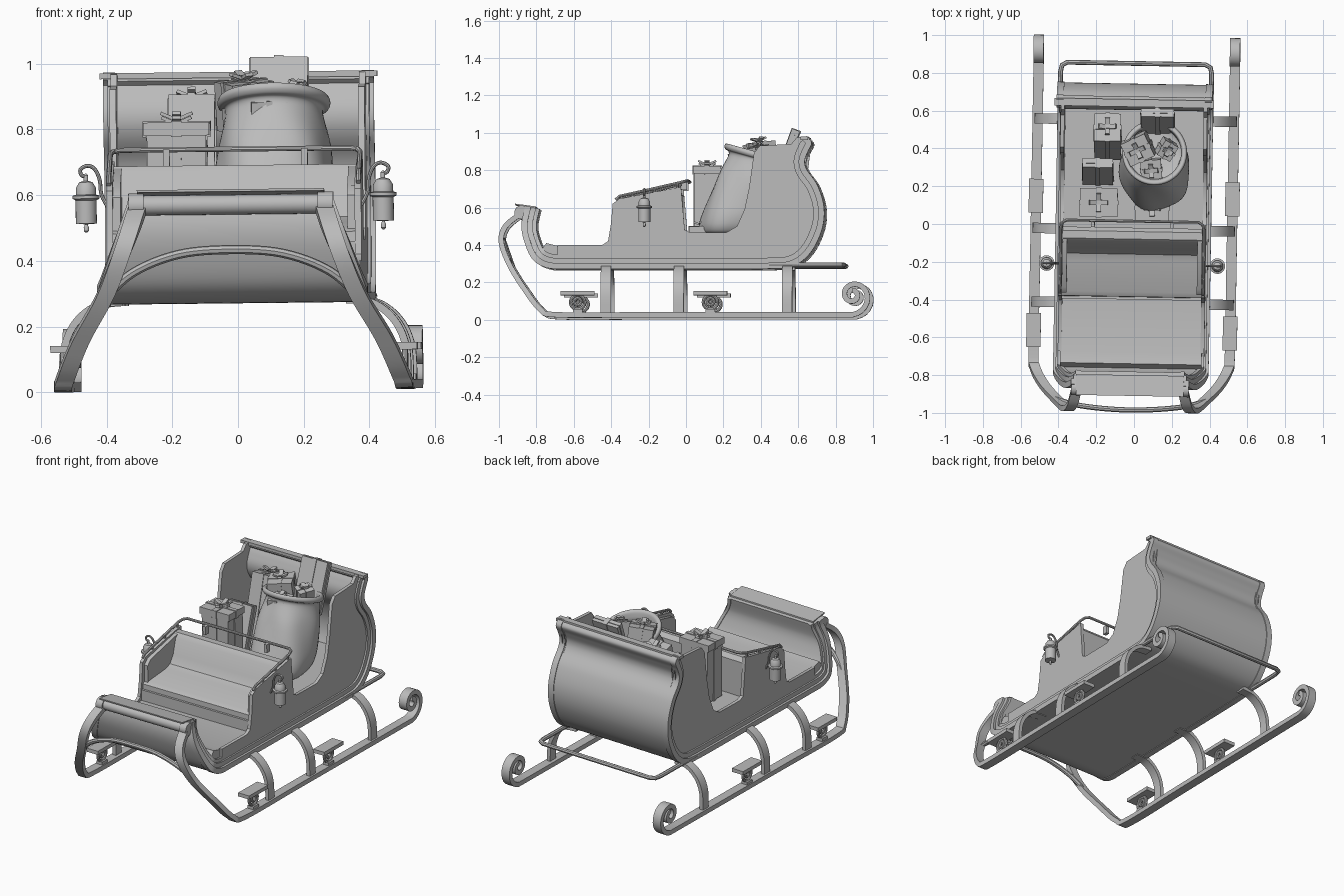
import bpy, bmesh
from math import sin, cos, pi, radians
from mathutils import Matrix, Vector, Euler

if "Cube" in bpy.data.objects:
    bpy.data.objects.remove(bpy.data.objects["Cube"], do_unlink=True)

grey = bpy.data.materials.new("plain grey")
grey.use_nodes = True
grey.diffuse_color = (0.5, 0.5, 0.5, 1)
grey.node_tree.nodes["Principled BSDF"].inputs["Base Color"].default_value = (0.5, 0.5, 0.5, 1)

# The whole sleigh sits very slightly turned and rolled
POSE = Matrix.Translation((0, 0, 0.006)) @ Matrix.Rotation(-0.018, 4, 'Z') @ Matrix.Rotation(-0.011, 4, 'Y')


def finish(name, bm):
    bmesh.ops.recalc_face_normals(bm, faces=bm.faces)
    bm.transform(POSE)
    mesh = bpy.data.meshes.new(name)
    bm.to_mesh(mesh)
    bm.free()
    mesh.materials.clear()
    mesh.materials.append(grey)
    for p in mesh.polygons:
        p.use_smooth = True
    mesh.set_sharp_from_angle(angle=radians(35))
    ob = bpy.data.objects.new(name, mesh)
    bpy.context.scene.collection.objects.link(ob)
    return ob


def loft(name, rings):
    """Skin consecutive rings of points and cap both ends."""
    bm = bmesh.new()
    rows = [[bm.verts.new(p) for p in ring] for ring in rings]
    n = len(rows[0])
    for a, b in zip(rows, rows[1:]):
        for i in range(n):
            bm.faces.new((a[i], a[(i + 1) % n], b[(i + 1) % n], b[i]))
    caps = [bm.faces.new(rows[0]), bm.faces.new(rows[-1])]
    bmesh.ops.triangulate(bm, faces=caps)
    return finish(name, bm)


def smooth_path(points, steps=6):
    pts = [Vector(p) for p in points]
    ext = [pts[0]] + pts + [pts[-1]]
    out = []
    for a, b, c, d in zip(ext, ext[1:], ext[2:], ext[3:]):
        for k in range(steps):
            t = k / steps
            out.append(0.5 * (2 * b + (c - a) * t + (2 * a - 5 * b + 4 * c - d) * t * t
                              + (3 * b - a - 3 * c + d) * t ** 3))
    return out + [pts[-1]]


def tube(name, points, radius, cyclic=False):
    cu = bpy.data.curves.new(name, 'CURVE')
    cu.dimensions = '3D'
    cu.bevel_depth, cu.bevel_resolution, cu.use_fill_caps = radius, 2, True
    sp = cu.splines.new('POLY')
    sp.points.add(len(points) - 1)
    for q, p in zip(sp.points, points):
        q.co = (*p, 1)
    sp.use_cyclic_u = cyclic
    tmp = bpy.data.objects.new(name + " guide", cu)
    mesh = bpy.data.meshes.new_from_object(tmp)
    bm = bmesh.new()
    bm.from_mesh(mesh)
    bpy.data.objects.remove(tmp)
    bpy.data.meshes.remove(mesh)
    return finish(name, bm)


def strap(name, path, side, width, thick):
    """Flat bar along a path, its width lying along the side vector."""
    rings, side = [], Vector(side)
    for i, p in enumerate(path):
        tan = path[min(i + 1, len(path) - 1)] - path[max(i - 1, 0)]
        up = tan.cross(side).normalized() * thick / 2
        w = side * width / 2
        rings.append([p + w + up, p - w + up, p - w - up, p + w - up])
    return loft(name, rings)


def cube(bm, centre, size, frame=Matrix()):
    bmesh.ops.create_cube(bm, size=1, matrix=frame @ Matrix.Translation(centre) @ Matrix.Diagonal((*size, 1)))


def box(name, centre, size):
    bm = bmesh.new()
    cube(bm, centre, size)
    return finish(name, bm)


def clamp(v):
    return max(0, min(1, v))


def half_width(y, z):
    # The body narrows towards the top of the dash
    return 0.38 - 0.1 * clamp((-0.68 - y) / 0.12) * clamp((z - 0.3) / 0.28)


def plate(name, outline, xa, xb):
    return loft(name, [[(x, y, z) for y, z in outline] for x in (xa, xb)])


# Body outline, from the dash under the floor and up the back
hull = smooth_path([(y, z, 0) for y, z in (
    (-.85, .6), (-.87, .5), (-.855, .41), (-.81, .315), (-.73, .27), (-.6, .265), (-.3, .265), (0, .265),
    (.3, .265), (.47, .267), (.56, .275), (.63, .31), (.69, .38), (.735, .49), (.74, .6), (.705, .71),
    (.65, .79), (.638, .84), (.655, .89), (.675, .935), (.65, .968))])


def band(name, path, d0, d1, xa, xb):
    rings = []
    for i, p in enumerate(path):
        t = (path[min(i + 1, len(path) - 1)] - path[max(i - 1, 0)]).normalized()
        n = Vector((-t.y, t.x, 0))
        a, b = p + n * d0, p + n * d1
        w = half_width(p.x, p.y)
        rings.append([(xa(w), a.x, a.y), (xb(w), a.x, a.y), (xb(w), b.x, b.y), (xa(w), b.x, b.y)])
    return loft(name, rings)


band("body_shell", hull, 0, .035, lambda w: -w, lambda w: w)
dash = [p for p in hull if p.x < -.58]
band("dash_lining", dash, .03, .07, lambda w: -w, lambda w: w)
plate("front_floor", [(-.39, .28), (-.39, .385), (-.68, .385), (-.74, .4), (-.77, .36), (-.72, .28)], -.375, .375)
plate("rear_floor", [(-.4, .28), (.55, .28), (.67, .4), (.7, .45), (-.4, .45)], -.38, .38)
box("back_cap", (0, .64, .96), (.845, .04, .018))

# Side walls with their stepped trim
edge = [(.6, .965), (.57, .93), (.4, .92), (.37, .88), (.345, .7), (.32, .58), (.28, .49), (.22, .455),
        (.03, .455), (0, .47), (-.02, .7), (-.35, .637), (-.385, .61), (-.395, .5), (-.41, .41), (-.44, .39),
        (-.68, .39)]
wall = [(p.x, p.y) for p in hull if p.x > -.68] + edge
for s, tag in ((1, "left"), (-1, "right")):
    plate(tag + "_side_wall", wall, s * .368, s * .388)
    band(tag + "_dash_wall", dash, 0, .075, lambda w: s * (w - .012), lambda w: s * (w + .008))
    band(tag + "_outer_trim", hull, -.004, .028, lambda w: s * (w - .005), lambda w: s * (w + .032))
    band(tag + "_inner_trim", hull, .028, .055, lambda w: s * w, lambda w: s * (w + .018))


def lathe(name, profile, centre, segments=24, shape=lambda a, r, z: (r * cos(a), r * sin(a), z)):
    c = Vector(centre)
    return loft(name, [[c + Vector(shape(2 * pi * i / segments, r, z)) for i in range(segments)]
                       for r, z in profile])


# Rolled top of the dash
def dash_disc(name, x0, x1, r):
    loft(name, [[(x, -.875 + r * cos(k * pi / 12), .565 + r * sin(k * pi / 12)) for k in range(24)]
                for x in (x0, x1)])


dash_disc("dash_roll", -.28, .28, .03)
plate("dash_lid", [(-.91, .605), (-.80, .585), (-.80, .597), (-.91, .612)], -.285, .285)

# Bench
plate("bench", [(-.02, .44), (-.02, .66), (-.04, .685), (-.08, .685), (-.105, .66), (-.13, .57), (-.16, .525),
                (-.2, .51), (-.36, .495), (-.385, .48), (-.39, .38)], -.368, .368)
for s, tag in ((1, "left"), (-1, "right")):
    plate(tag + "_arm_pad", [(-.37, .47), (-.37, .59), (-.34, .62), (-.08, .68), (-.06, .47)], s * .345, s * .369)

# Hand rail round the bench
half = [(.38, -.37, .63), (.38, -.35, .65), (.38, -.2, .683), (.38, -.03, .722), (.372, 0, .73), (.35, .015, .734)]
tube("hand_rail", half + [(-x, y, z) for x, y, z in reversed(half)], .008)
for s, tag in ((1, "left"), (-1, "right")):
    for y in (-.28, -.16, -.04):
        z = .7 + .19 * y
        tube(tag + "_rail_post", [(s * .38, y, z - .02), (s * .38, y, z + .025)], .007)
    box(tag + "_rail_clip", (s * .21, -.005, .71), (.02, .03, .05))

# Rear bumper rail
corner = [(.4, .45, .283), (.4, .8, .283), (.393, .835, .283), (.365, .85, .283)]
tube("rear_bumper", corner + [(-x, y, z) for x, y, z in reversed(corner)], .013)

# Runners, struts, steps and lanterns on both sides
for s, tag in ((1, "left"), (-1, "right")):
    scroll = []
    for k in range(37):
        t = 1 - k / 36
        r, a = .025 + .08 * (1 - t) ** 2.2, -pi / 2 + 3 * pi * t
        scroll.append(Vector((s * .52, .9 + r * cos(a), .12 + r * sin(a))))
    rest = smooth_path([(s * x, y, z) for x, y, z in (
        (.52, .8, .015), (.52, .3, .015), (.52, -.2, .015), (.52, -.68, .015), (.51, -.77, .045), (.46, -.86, .16),
        (.385, -.94, .29), (.335, -.982, .41), (.305, -.96, .49), (.285, -.89, .55))])
    strap(tag + "_runner", scroll + rest, (1, 0, 0), .054, .028)
    dash_disc(tag + "_dash_scroll", s * .265, s * .31, .037)

    for y in (-.42, -.03, .55):
        arc = smooth_path([(s * x, y, z) for x, z in ((.34, .272), (.42, .262), (.485, .21), (.52, .13), (.525, .02))])
        strap(tag + "_strut", arc, (0, 1, 0), .055, .022)

    for y in (-.57, .14):
        box(tag + "_step", (s * .52, y, .13), (.076, .18, .022))
        for r, h in ((.038, .082), (.018, .085)):
            tube(tag + "_step_ring", [(s * .52, y + r * cos(k * pi / 12), h + r * sin(k * pi / 12))
                                      for k in range(24)], .009, True)
        box(tag + "_step_foot", (s * .52, y, .035), (.04, .05, .02))

    lantern = (s * .452, -.215, 0)
    lathe(tag + "_lantern", [(.003, .485), (.008, .49), (.008, .5), (.004, .51), (.032, .512), (.032, .583),
                             (.041, .588), (.041, .597), (.031, .6), (.03, .622), (.02, .638), (.007, .642),
                             (.007, .658), (.002, .664)], lantern)
    hook = smooth_path([(s * x, -.215, z) for x, z in (
        (.385, .56), (.405, .6), (.41, .645), (.425, .678), (.447, .688), (.468, .677), (.465, .66), (.452, .655))], 4)
    tube(tag + "_lantern_hook", hook, .006)

# Arched bar joining the runner fronts
bar = smooth_path([(-.4, -.93, .27), (-.3, -.96, .36), (-.16, -.978, .415), (0, -.985, .428),
                   (.16, -.978, .415), (.3, -.96, .36), (.4, -.93, .27)])
tube("front_cross_bar", bar, .014)


# Sack with soft folds and a tilted open rim
def sack_shape(a, r, z):
    fold = 1 + .035 * sin(5 * a + 9 * z) * clamp((.84 - z) / .1)
    x, y = r * fold * cos(a), r * fold * sin(a)
    return x, y + .38 * min(z - .455, .38), z - .28 * y * clamp((z - .55) / .3)


sack = smooth_path([(r, z, 0) for r, z in (
    (.004, .452), (.13, .452), (.17, .48), (.185, .54), (.182, .62), (.17, .74), (.152, .82), (.15, .85),
    (.166, .858), (.172, .873), (.164, .889), (.147, .885), (.14, .85), (.135, .8), (.004, .79))], 4)
lathe("gift_sack", [(max(p.x, .003), p.y) for p in sack], (.112, .235, 0), 48, sack_shape)


# Wrapped presents with ribbons and bows
def gift(name, centre, size, turn=(0, 0, 0), bow=True):
    bm = bmesh.new()
    frame = Matrix.Translation(centre) @ Euler(turn).to_matrix().to_4x4()
    x, y, z = size
    cube(bm, (0, 0, 0), size, frame)
    cube(bm, (0, 0, 0), (x * .16, y + .008, z + .008), frame)
    cube(bm, (0, 0, 0), (x + .008, y * .16, z + .008), frame)
    if bow:
        length = min(x, y) * .35
        cube(bm, (0, 0, z / 2 + .01), (.02, .02, .02), frame)
        for k in range(4):
            spin = Matrix.Rotation(k * pi / 2, 4, 'Z') @ Matrix.Rotation(-.4, 4, 'Y')
            cube(bm, (length / 2, 0, 0), (length, .025, .01),
                 frame @ Matrix.Translation((0, 0, z / 2 + .008)) @ spin)
    finish(name, bm)


gift("tall_gift", (-.18, .11, .63), (.18, .14, .35))
gift("tall_gift_lid", (-.18, .11, .797), (.2, .15, .04))
gift("leaning_gift", (-.19, .275, .61), (.16, .05, .31), (-.3, 0, 0), False)
gift("rear_gift", (-.14, .46, .69), (.14, .15, .4), (-.25, 0, 0))
gift("upright_gift", (.125, .54, .865), (.175, .045, .3), (-.35, 0, 0), False)
gift("sack_gift_large", (.025, .4, .865), (.14, .13, .15), (.1, -.1, .45))
gift("sack_gift_small", (.175, .4, .86), (.08, .09, .12), (.1, .2, -.5))
gift("sack_gift_front", (.095, .29, .82), (.11, .11, .12), (.1, 0, .1))
gift("flat_gift", (.1, .085, .47), (.18, .13, .04))
